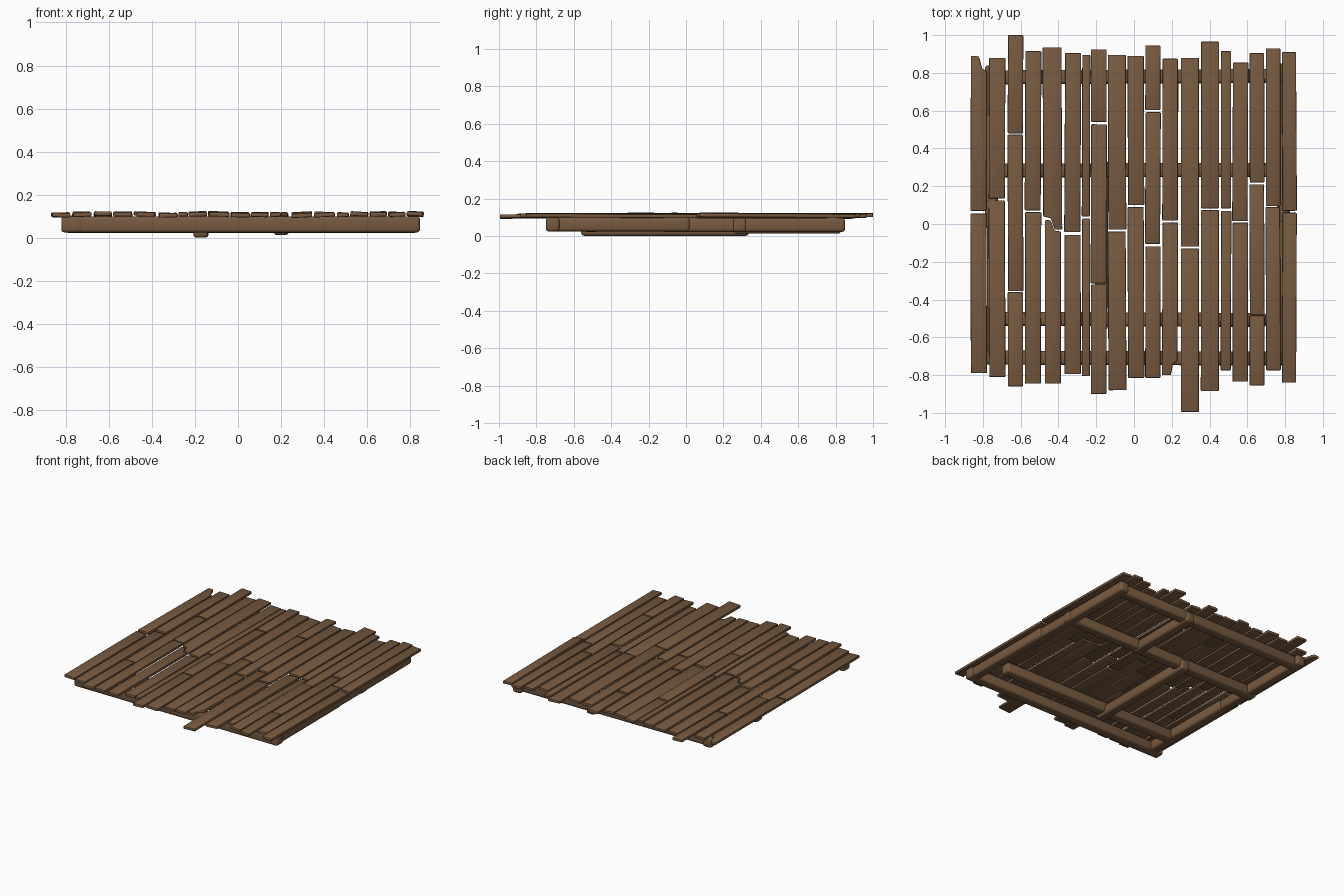
import bpy, bmesh, math, random
from mathutils import Matrix, Vector

if "Cube" in bpy.data.objects:
    bpy.data.objects.remove(bpy.data.objects["Cube"])
random.seed(4)

wood = bpy.data.materials.new("brown_wood")
wood.diffuse_color = (0.185, 0.102, 0.052, 1)
wood.use_nodes = True
wood.node_tree.nodes["Principled BSDF"].inputs["Base Color"].default_value = wood.diffuse_color


def prism(name, outline, z0, z1, bevel, segs, rot=(0, 0, 0)):
    """Extruded outline with rounded edges, turned slightly about its centre."""
    cx = (min(p[0] for p in outline) + max(p[0] for p in outline)) / 2
    cy = (min(p[1] for p in outline) + max(p[1] for p in outline)) / 2
    h = (z1 - z0) / 2
    bm = bmesh.new()
    f = bm.faces.new([bm.verts.new((x - cx, y - cy, -h)) for x, y in outline])
    ext = bmesh.ops.extrude_face_region(bm, geom=[f])
    bmesh.ops.translate(bm, vec=(0, 0, 2 * h),
                        verts=[v for v in ext["geom"] if isinstance(v, bmesh.types.BMVert)])
    bmesh.ops.recalc_face_normals(bm, faces=bm.faces)
    bmesh.ops.bevel(bm, geom=bm.edges[:], offset=bevel, segments=segs,
                    profile=0.5, affect='EDGES', clamp_overlap=True)
    me = bpy.data.meshes.new(name)
    bm.to_mesh(me)
    bm.free()
    me.materials.append(wood)
    ob = bpy.data.objects.new(name, me)
    bpy.context.collection.objects.link(ob)
    ob.location = (cx, cy, (z0 + z1) / 2)
    ob.rotation_euler = [math.radians(a) for a in rot]
    return ob


def rect(x0, x1, y0, y1):
    return [(x0, y0), (x1, y0), (x1, y1), (x0, y1)]


# Deck: each column is left x, right x, then (top, bottom) of its planks
columns = [
    (-.865, -.780, (.89, .07), (.055, -.79)),
    (-.768, -.682, (.88, .135), (.125, -.81)),
    (-.668, -.587, (1.0, .48), (.473, -.355), (-.36, -.86)),
    (-.577, -.492, (.915, .072), (.063, -.845)),
    (-.482, -.382, (.935, -.03), (.03, -.845)),
    (-.367, -.282, (.905, -.043), (-.058, -.795)),
    (-.275, -.233, (.895, .04), (.03, -.805)),
    (-.228, -.145, (.925, .54), (.528, -.315), (-.32, -.90)),
    (-.137, -.042, (.895, -.03), (-.04, -.88)),
    (-.033, .053, (.89, .10), (.09, -.815)),
    (.060, .140, (.945, .603), (.592, -.105), (-.118, -.815)),
    (.150, .232, (.875, .018), (.008, -.80)),
    (.248, .344, (.88, -.12), (-.13, -.995)),
    (.354, .450, (.965, .083), (.073, -.885)),
    (.460, .514, (.915, .083), (.07, -.775)),
    (.522, .603, (.855, .015), (.008, -.835)),
    (.612, .690, (.905, .22), (.21, -.48), (-.485, -.855)),
    (.698, .775, (.93, .095), (.09, -.775)),
    (.785, .860, (.91, .07), (.06, -.84)),
]
for i, (x0, x1, *spans) in enumerate(columns):
    for j, (top, bot) in enumerate(spans):
        a, b = (x0, x1)
        if i == 4 and j == 1:
            a, b = x0 + .01, x1 - .005
        outline = rect(a, b, bot, top)
        # broken corners
        if (i, j) == (0, 0):
            outline[2:] = [(b, top - .08), (b - .025, top - .07),
                           (b - .04, top - .01), (b - .05, top), (a, top)]
        elif (i, j) == (4, 0):
            outline[:2] = [(a, .04), (a + .04, .03), (a + .06, bot), (b, bot)]
        elif (i, j) == (4, 1):
            outline[2:] = [(b, -.04), (b - .035, -.035), (b - .055, .02), (a, .02)]
        elif (i, j) == (11, 1):
            outline[:2] = [(a, bot), (b - .035, bot), (b - .025, bot + .06), (b, bot + .075)]
        length = top - bot
        z = .108 + random.uniform(-.003, .004)
        prism(f"deck_plank_{i + 1}_{j + 1}", outline, z - .010, z + .010, .005, 2,
              (random.uniform(-.3, .3) / length, random.uniform(-3.5, 3.5),
               random.uniform(-.35, .35)))

# Cross beams under the deck, running left to right
for name, x0, x1, y, z in [("rear_beam", -.76, .82, .78, .025),
                           ("upper_middle_beam", -.80, .83, .285, .022),
                           ("lower_middle_beam", -.78, .70, -.505, .022),
                           ("front_beam", -.82, .845, -.71, .025)]:
    prism(name, rect(x0, x1, y - .037, y + .037), z, z + .075, .016, 3,
          (0, 0, random.uniform(-.3, .3)))

# Beams running front to back: two sides, two lower braces
for name, x, y0, y1, z in [("left_side_beam_front", -.745, -.745, .04, .027),
                           ("left_side_beam_rear", -.755, -.02, .84, .030),
                           ("right_side_beam_front", .80, -.74, .02, .025),
                           ("right_side_beam_rear", .79, -.13, .85, .022),
                           ("centre_brace", -.172, -.56, .335, .001),
                           ("rear_brace", .20, .26, .83, .013)]:
    prism(name, rect(x - .034, x + .034, y0, y1), z, z + .074, .016, 3,
          (0, 0, random.uniform(-.3, .3)))

# Smooth rounded edges, flat broad faces
bpy.ops.object.select_all(action='SELECT')
bpy.context.view_layer.objects.active = bpy.data.objects["front_beam"]
bpy.ops.object.shade_smooth_by_angle(angle=math.radians(40))
